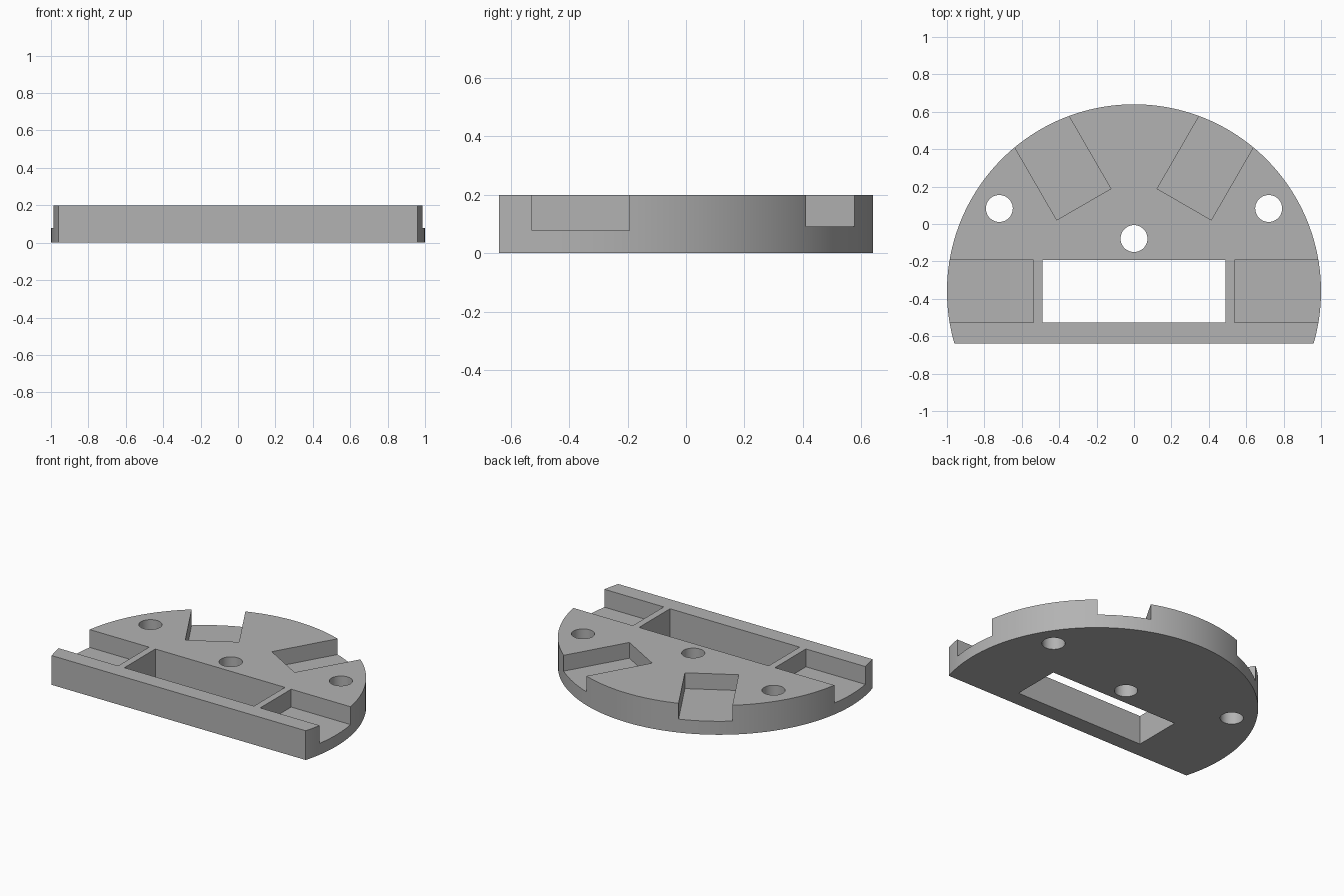
import bpy
import math
from mathutils import Matrix, Vector

cube = bpy.data.objects.get("Cube")
if cube:
    bpy.data.objects.remove(cube, do_unlink=True)

HEIGHT = 0.2
CENTRE_Y = -0.36      # centre of the round outline
FRONT_Y = -0.64       # flat front edge

grey = bpy.data.materials.new("Plain grey")
grey.use_nodes = True
colour = (0.45, 0.45, 0.45, 1)
grey.diffuse_color = colour
grey.node_tree.nodes["Principled BSDF"].inputs["Base Color"].default_value = colour


def cylinder(name, x, y, radius, low, high, sides):
    bpy.ops.mesh.primitive_cylinder_add(vertices=sides, radius=radius, depth=high - low,
                                        location=(x, y, (low + high) / 2))
    obj = bpy.context.object
    obj.name = name
    obj.data.materials.append(grey)
    return obj


def box(name, start, end, turn=0.0):
    """Box between two corners given around the outline centre, then turned about it."""
    start, end = Vector(start), Vector(end)
    bpy.ops.mesh.primitive_cube_add(size=1)
    obj = bpy.context.object
    obj.name = name
    obj.data.transform(Matrix.Translation((0, CENTRE_Y, 0)) @ Matrix.Rotation(turn, 4, "Z")
                       @ Matrix.Translation((start + end) / 2)
                       @ Matrix.Diagonal((*(end - start), 1)))
    obj.data.materials.append(grey)
    return obj


def cut(target, cutter):
    mod = target.modifiers.new("Cut", "BOOLEAN")
    mod.operation = "DIFFERENCE"
    mod.solver = "EXACT"
    mod.object = cutter
    bpy.context.view_layer.objects.active = target
    bpy.ops.object.modifier_apply(modifier=mod.name)
    bpy.data.objects.remove(cutter, do_unlink=True)


# Round plate, cut straight along the front
plate = cylinder("base_plate", 0, CENTRE_Y, 1, 0, HEIGHT, 160)
cut(plate, box("front_cutter", (-2, -2, -1), (2, FRONT_Y - CENTRE_Y, 1)))

# Four radial slots open at the rim; the two rear ones are shallower
for angle, floor in ((0, 0.078), (60, 0.092), (120, 0.092), (180, 0.078)):
    cut(plate, box("slot_cutter", (0.537, -0.167, floor), (1.3, 0.167, 1), math.radians(angle)))

# Rectangular window through the plate
cut(plate, box("window_cutter", (-0.49, -0.167, -1), (0.49, 0.167, 1)))

# Three screw holes
for x, y in ((-0.72, 0.083), (0.72, 0.083), (0, -0.078)):
    cut(plate, cylinder("hole_cutter", x, y, 0.072, -1, 1, 48))

# Smooth round walls, sharp edges
bpy.ops.object.select_all(action="DESELECT")
plate.select_set(True)
bpy.context.view_layer.objects.active = plate
bpy.ops.object.shade_smooth_by_angle(angle=math.radians(30))
